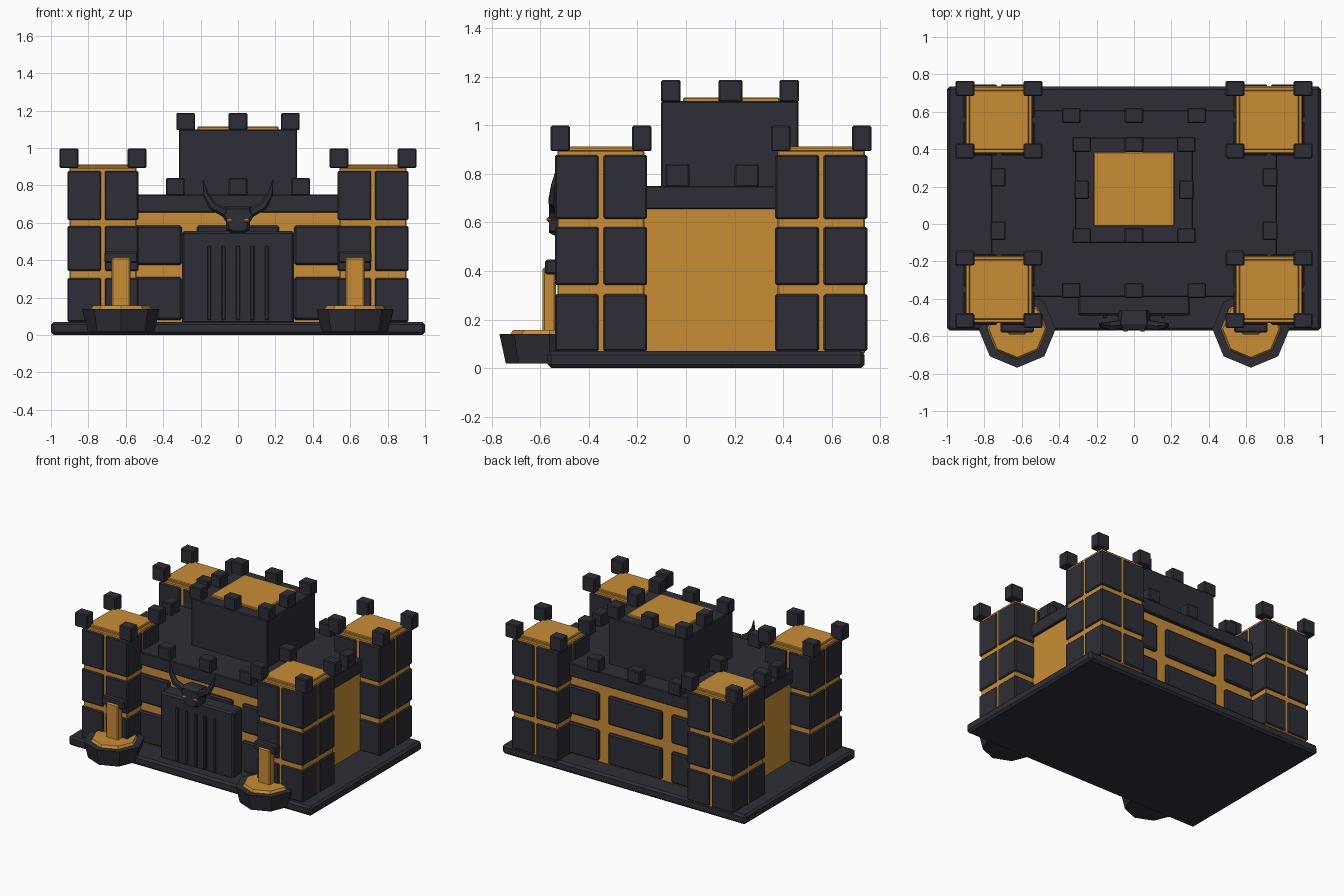
import bpy, bmesh, math
from mathutils import Vector

cube = bpy.data.objects.get("Cube")
if cube:
    bpy.data.objects.remove(cube, do_unlink=True)


def material(name, rgb):
    m = bpy.data.materials.new(name)
    m.use_nodes = True
    m.diffuse_color = (*rgb, 1)
    m.node_tree.nodes["Principled BSDF"].inputs["Base Color"].default_value = (*rgb, 1)
    return m


DARK = material("dark slate", (0.027, 0.028, 0.038))
GOLD = material("amber gold", (0.59, 0.27, 0.035))


def finish(name, bm, mat, bevel=0.0):
    bmesh.ops.recalc_face_normals(bm, faces=bm.faces)
    mesh = bpy.data.meshes.new(name)
    bm.to_mesh(mesh)
    bm.free()
    mesh.materials.append(mat)
    ob = bpy.data.objects.new(name, mesh)
    bpy.context.collection.objects.link(ob)
    if bevel:
        mod = ob.modifiers.new("bevel", "BEVEL")
        mod.width = bevel
        mod.segments = 1
    return ob


def box(name, x, y, z, mat, bevel=0.0):
    """Box from (low, high) ranges on each axis."""
    bm = bmesh.new()
    bmesh.ops.create_cube(bm, size=1)
    for v in bm.verts:
        v.co = [r[0] if c < 0 else r[1] for r, c in zip((x, y, z), v.co)]
    return finish(name, bm, mat, bevel)


def around(c, half):
    return (c - half, c + half)


def loft(name, rings, mat, bevel=0.0):
    """Skin a list of equal rings of points and cap both ends."""
    bm = bmesh.new()
    rows = [[bm.verts.new(p) for p in ring] for ring in rings]
    n = len(rows[0])
    for a, b in zip(rows, rows[1:]):
        for i in range(n):
            j = (i + 1) % n
            bm.faces.new((a[i], a[j], b[j], b[i]))
    bm.faces.new(rows[0])
    bm.faces.new(rows[-1])
    return finish(name, bm, mat, bevel)


# Base slab and main hall
box("base_slab", (-1, 1), (-0.57, 0.735), (0, 0.07), DARK, 0.015)
box("hall_walls", (-0.745, 0.745), (-0.365, 0.585), (0.06, 0.66), GOLD)
box("hall_roof", (-0.765, 0.765), (-0.39, 0.61), (0.655, 0.75), DARK, 0.005)

# Wall panels on the front and back of the hall
for side, y in (("front", (-0.387, -0.35)), ("back", (0.57, 0.607))):
    for z in ((0.08, 0.31), (0.375, 0.585)):
        for x in ((-0.72, -0.3), (-0.22, 0.22), (0.3, 0.72)):
            box(side + "_wall_panel", x, y, z, DARK, 0.01)

# Hall battlements
for x in (-0.335, 0, 0.335):
    for y in (-0.355, 0.58):
        box("hall_merlon", around(x, 0.05), around(y, 0.04), (0.745, 0.84), DARK, 0.006)
for x in (-0.727, 0.727):
    for y in (-0.035, 0.25):
        box("hall_merlon", around(x, 0.04), around(y, 0.05), (0.745, 0.84), DARK, 0.006)

# Central keep with battlements
box("keep", (-0.315, 0.315), (-0.102, 0.463), (0.74, 1.1), DARK, 0.006)
box("keep_roof", (-0.217, 0.217), (-0.012, 0.385), (1.09, 1.115), GOLD, 0.005)
for x in (-0.28, 0, 0.28):
    for y in (-0.062, 0.183, 0.425):
        middle = y == 0.183
        if x == 0 and middle:
            continue
        hx, hy = (0.04, 0.05) if middle else (0.05, 0.04)
        box("keep_merlon", around(x, hx), around(y, hy), (1.095, 1.187), DARK, 0.006)

# Corner towers: gold core, dark blocks with gaps, stepped cap, four merlons
for tx in (-0.722, 0.722):
    for ty in (-0.35, 0.557):
        box("tower_core", around(tx, 0.18), around(ty, 0.18), (0.06, 0.897), GOLD, 0.006)
        box("tower_cap", around(tx, 0.16), around(ty, 0.16), (0.89, 0.912), GOLD, 0.005)
        for sx in (-1, 1):
            for sy in (-1, 1):
                for z in ((0.07, 0.305), (0.342, 0.582), (0.614, 0.878)):
                    box("tower_block", around(tx + sx * 0.1, 0.09), around(ty + sy * 0.1, 0.09),
                        z, DARK, 0.007)
                box("tower_merlon", around(tx + sx * 0.182, 0.05),
                    around(ty + sy * 0.167, 0.04), (0.893, 0.998), DARK, 0.006)

# Gate with raised bars
box("gate", (-0.3, 0.3), (-0.49, -0.37), (0.06, 0.555), DARK, 0.012)
for i in range(-2, 3):
    box("gate_bar", around(i * 0.077, 0.01), (-0.502, -0.485), (0.08, 0.475), DARK, 0.003)

# Horned head above the gate
outline = [(-0.035, 0.543), (0.035, 0.543), (0.062, 0.56), (0.065, 0.605), (0.09, 0.645),
           (0.07, 0.688), (-0.07, 0.688), (-0.09, 0.645), (-0.065, 0.605), (-0.062, 0.56)]


def head_ring(y, s):
    return [(x * s, y, 0.615 + (z - 0.615) * s) for x, z in outline]


loft("head", [head_ring(-0.46, 0.9), head_ring(-0.535, 1), head_ring(-0.565, 0.8)], DARK)
for s in (-1, 1):
    path = [(0.06, -0.535, 0.65, 0.026), (0.135, -0.545, 0.69, 0.024),
            (0.172, -0.542, 0.75, 0.016), (0.187, -0.53, 0.83, 0.002)]
    points = [Vector((s * p[0], p[1], p[2])) for p in path]
    rings = []
    for i, p in enumerate(points):
        d = (points[min(i + 1, 3)] - points[max(i - 1, 0)]).normalized()
        side = d.cross(Vector((0, 1, 0))).normalized()
        up = side.cross(d)
        r = path[i][3]
        rings.append([p + r * (side * math.cos(a) + up * math.sin(a))
                      for a in (k * math.tau / 6 for k in range(6))])
    loft("horn", rings, DARK)
    box("eye", around(s * 0.045, 0.017), (-0.574, -0.55), (0.602, 0.622), GOLD, 0.007)


# Octagonal basins with a gold filling and spout
def octagon(cx, r, z):
    return [(cx + r * math.cos(k * math.pi / 4), -0.562 + r * math.sin(k * math.pi / 4), z)
            for k in range(8)]


for cx in (-0.625, 0.625):
    loft("basin", [octagon(cx, 0.18, 0.02), octagon(cx, 0.206, 0.14)], DARK)
    loft("basin_filling", [octagon(cx, 0.167, 0.13), octagon(cx, 0.15, 0.158)], GOLD)
    box("spout_stream", around(cx, 0.05), (-0.59, -0.535), (0.14, 0.415), GOLD, 0.008)
    box("spout_head", around(cx, 0.09), (-0.58, -0.515), (0.385, 0.447), DARK, 0.008)
